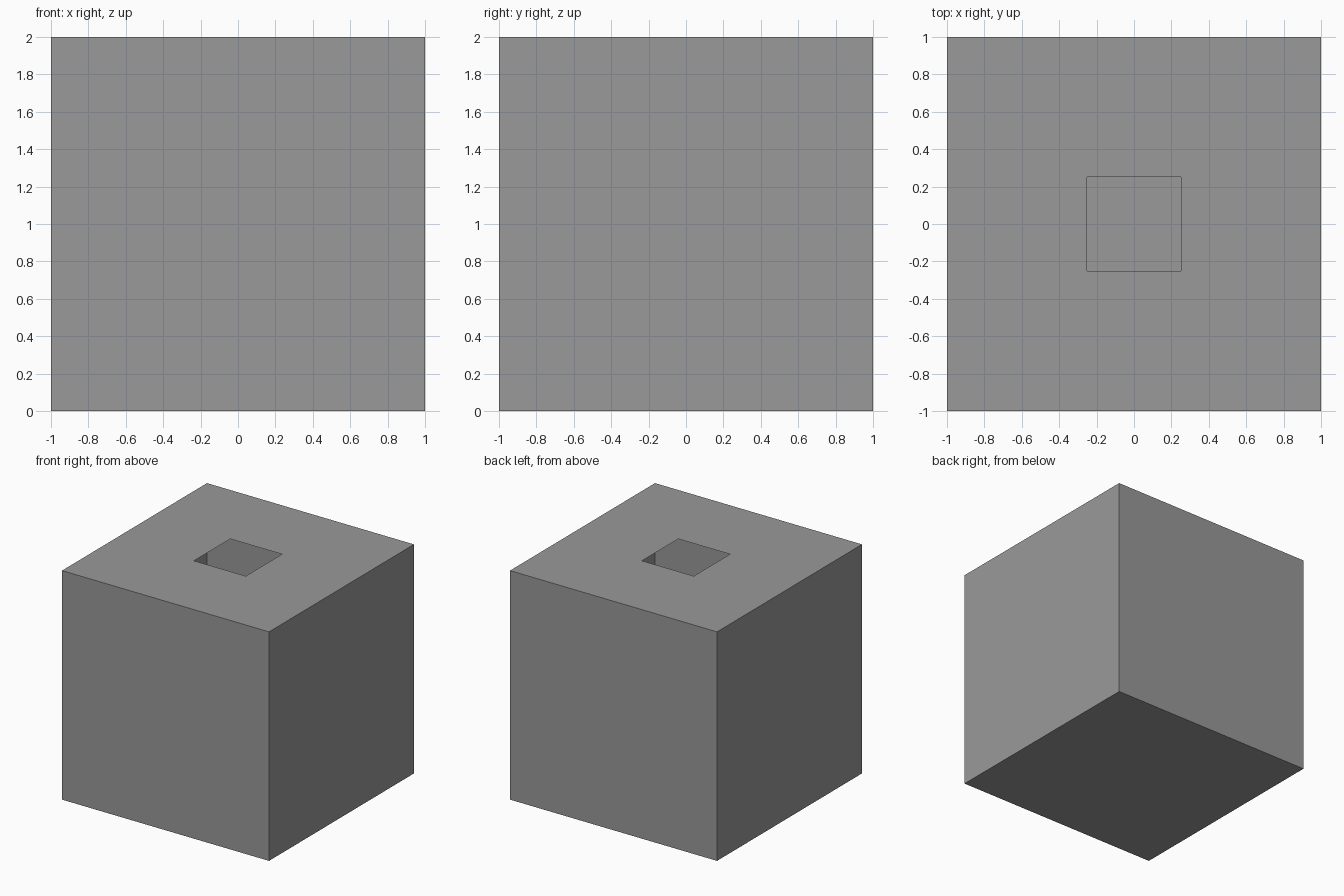
import bpy, bmesh
from mathutils import Matrix

if "Cube" in bpy.data.objects:
    bpy.data.objects.remove(bpy.data.objects["Cube"])

# Hollow box shell with thin walls: a cube standing on the ground
bm = bmesh.new()
bmesh.ops.create_cube(bm, size=2, matrix=Matrix.Translation((0, 0, 1)))

# Square opening in the middle of the lid
top = max(bm.faces, key=lambda f: f.calc_center_median().z)
bmesh.ops.inset_individual(bm, faces=[top], thickness=0.75, use_even_offset=True)
bmesh.ops.delete(bm, geom=[top], context='FACES')

mesh = bpy.data.meshes.new("hollow_box")
bm.to_mesh(mesh)
bm.free()
box = bpy.data.objects.new("hollow_box", mesh)
bpy.context.collection.objects.link(box)

# Dark grey surface
grey = bpy.data.materials.new("dark_grey")
grey.diffuse_color = (0.32, 0.32, 0.32, 1)
grey.use_nodes = True
grey.node_tree.nodes["Principled BSDF"].inputs["Base Color"].default_value = grey.diffuse_color
mesh.materials.append(grey)
